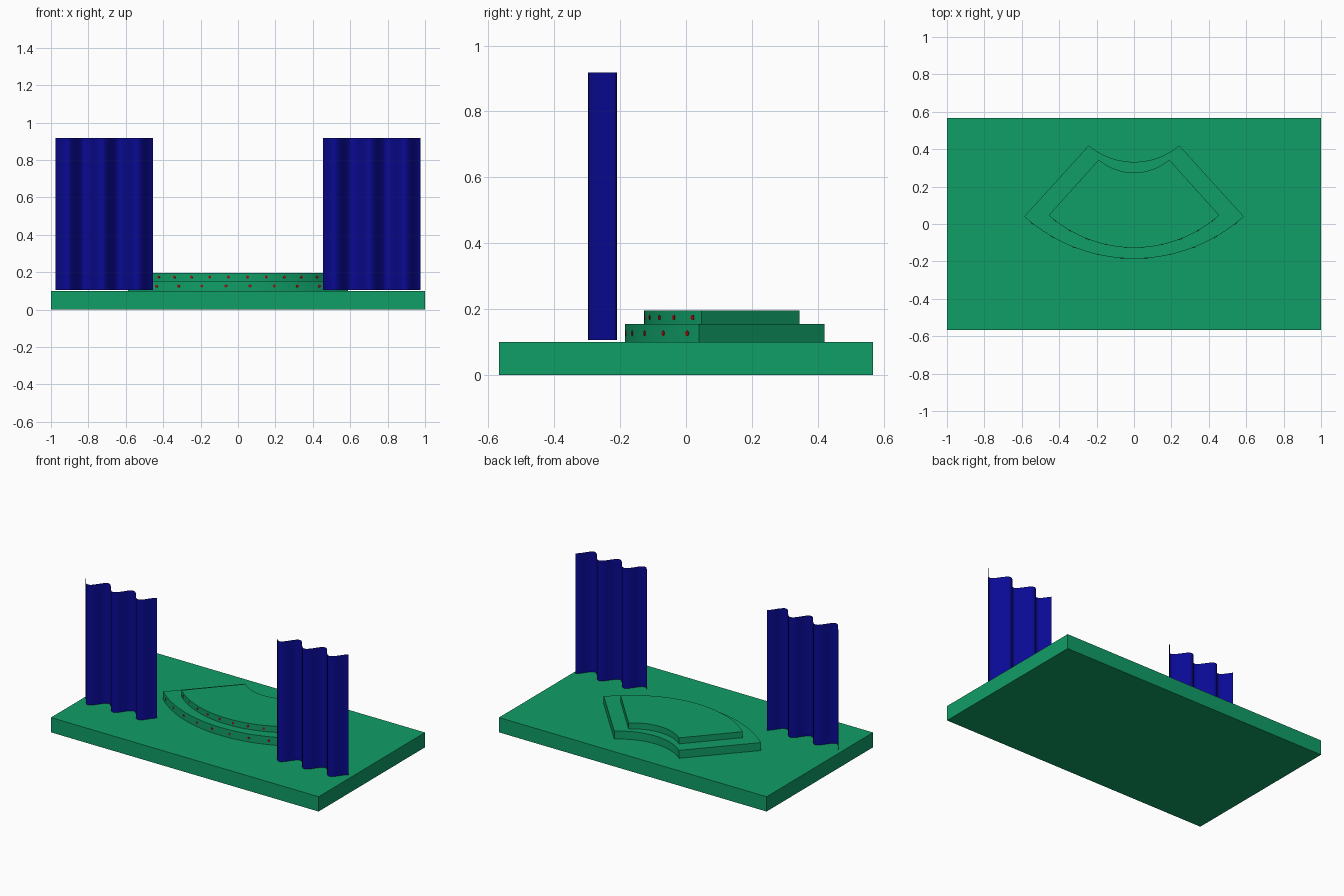
import bpy, bmesh, math
from mathutils import Matrix, Vector

if "Cube" in bpy.data.objects:
    bpy.data.objects.remove(bpy.data.objects["Cube"])


def material(name, rgb):
    m = bpy.data.materials.new(name)
    m.diffuse_color = (*rgb, 1)
    m.use_nodes = True
    m.node_tree.nodes["Principled BSDF"].inputs["Base Color"].default_value = m.diffuse_color
    return m


GREEN = material("stage_green", (0.005, 0.34, 0.135))
NAVY = material("curtain_navy", (0.003, 0.003, 0.30))
RED = material("lamp_red", (0.35, 0.005, 0.005))


def finish(bm, name, mat, smooth=True):
    mesh = bpy.data.meshes.new(name)
    bm.to_mesh(mesh)
    bm.free()
    ob = bpy.data.objects.new(name, mesh)
    bpy.context.collection.objects.link(ob)
    mesh.materials.append(mat)
    if smooth:
        bpy.ops.object.select_all(action='DESELECT')
        bpy.context.view_layer.objects.active = ob
        ob.select_set(True)
        bpy.ops.object.shade_smooth_by_angle(angle=math.radians(30))
    return ob


def arc(half, y_end, y_mid, n=40):
    """Arc from -half to +half sagging to y_mid; returns points, centre y, radius."""
    sag = y_end - y_mid
    r = (half * half + sag * sag) / (2 * sag)
    c, a = y_mid + r, math.asin(half / r)
    pts = [(r * math.sin(t), c - r * math.cos(t))
           for t in (a * (2 * i / n - 1) for i in range(n + 1))]
    return pts, c, r


# Fan-shaped step with a row of lamps along its curved front
def step(name, outer, inner, z0, z1, lamp_z):
    front, c, r = arc(*outer)
    back = arc(*inner)[0]
    n = len(front)
    bm = bmesh.new()
    rows = [[bm.verts.new((x, y, z)) for x, y in pts]
            for pts, z in ((front, z0), (front, z1), (back, z1), (back, z0))]
    for k in range(4):
        p, q = rows[k], rows[(k + 1) % 4]
        for i in range(n - 1):
            bm.faces.new((p[i], p[i + 1], q[i + 1], q[i]))
    for i in (0, n - 1):
        bm.faces.new([row[i] for row in rows])
    bmesh.ops.recalc_face_normals(bm, faces=bm.faces)
    finish(bm, name, GREEN)

    bm = bmesh.new()
    for i in range(10):
        t = math.radians(8.5 * (i - 4.5))
        d = Vector((math.sin(t), -math.cos(t), 0))
        place = Matrix.Translation(Vector((0, c, lamp_z)) + d * (r + 0.0005))
        turn = d.to_track_quat('Z', 'Y').to_matrix().to_4x4()
        bmesh.ops.create_cone(bm, cap_ends=True, segments=16, radius1=0.008,
                              radius2=0.008, depth=0.002, matrix=place @ turn)
    finish(bm, name + "_lamps", RED)


# Wavy single-sheet curtain
def curtain(name, x0, width=0.52, n=72):
    bm = bmesh.new()
    cols = []
    for i in range(n + 1):
        a = width * i / n
        y = -0.2535 - 0.0435 * math.sin(2 * math.pi * (a - 0.015) / 0.187)
        cols.append([bm.verts.new((x0 + a, y, z)) for z in (0.105, 0.918)])
    for p, q in zip(cols, cols[1:]):
        bm.faces.new((p[0], q[0], q[1], p[1]))
    finish(bm, name, NAVY)


# Stage floor slab
bm = bmesh.new()
bmesh.ops.create_cube(bm, size=1, matrix=Matrix.Translation((0, 0, 0.05))
                      @ Matrix.Diagonal((2, 1.136, 0.1, 1)))
finish(bm, "stage_floor", GREEN, smooth=False)

# Two stacked steps
step("lower_step", (0.587, 0.04, -0.185), (0.242, 0.42, 0.332), 0.10, 0.154, 0.126)
step("upper_step", (0.456, 0.047, -0.127), (0.188, 0.344, 0.275), 0.154, 0.195, 0.174)

# Curtains either side
curtain("left_curtain", -0.975)
curtain("right_curtain", 0.455)
